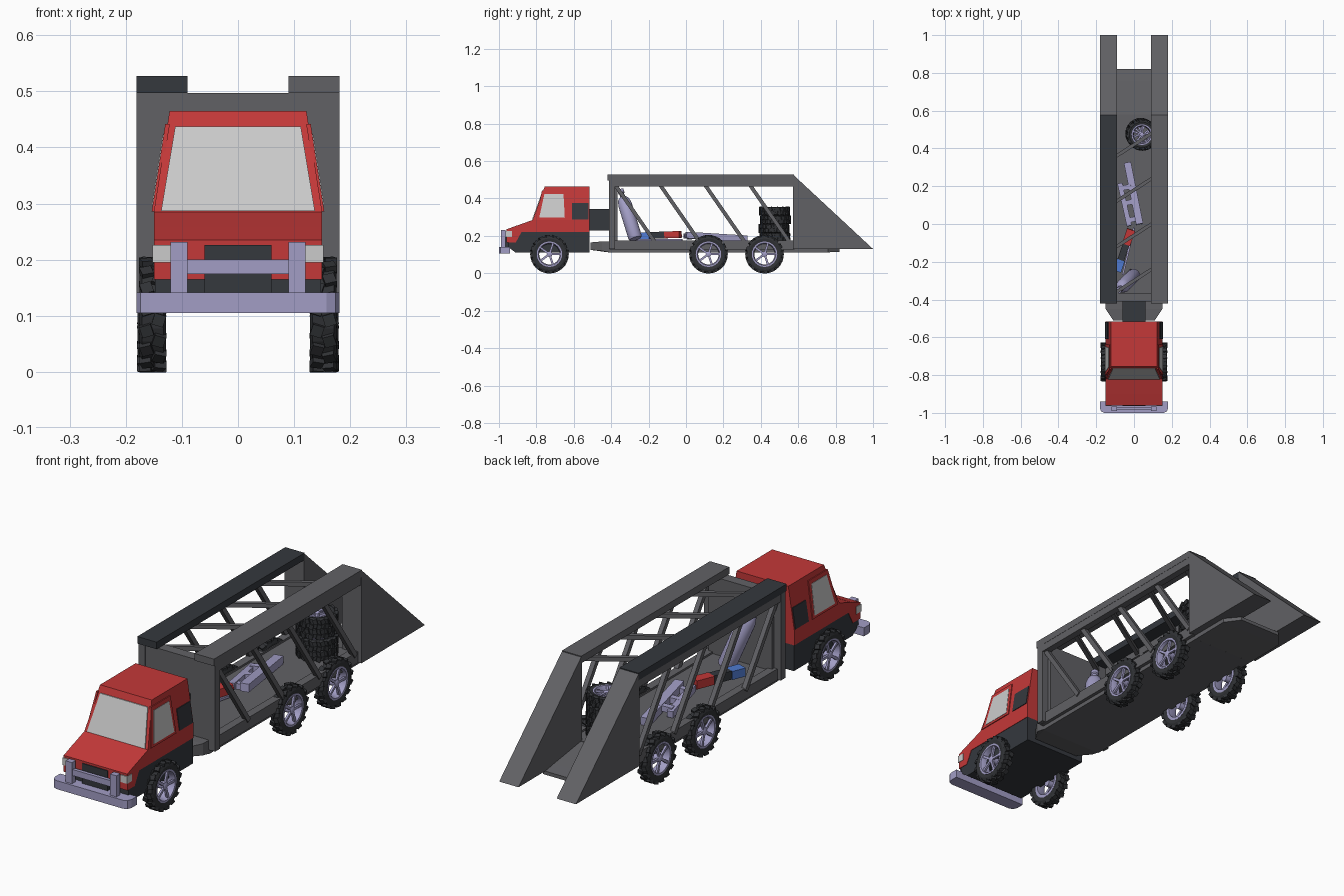
import bpy, bmesh, math
from mathutils import Vector, Matrix

if "Cube" in bpy.data.objects:
    bpy.data.objects.remove(bpy.data.objects["Cube"])


def material(name, r, g, b):
    m = bpy.data.materials.new(name)
    m.diffuse_color = (r, g, b, 1)
    m.use_nodes = True
    m.node_tree.nodes["Principled BSDF"].inputs["Base Color"].default_value = m.diffuse_color
    return m


RED = material("red_paint", 0.55, 0.04, 0.04)
GREY = material("trailer_grey", 0.12, 0.12, 0.13)
DARK = material("dark_trim", 0.035, 0.04, 0.048)
RUBBER = material("rubber", 0.03, 0.032, 0.036)
METAL = material("pale_metal", 0.36, 0.34, 0.56)
GLASS = material("glass", 0.52, 0.52, 0.52)
BLUE = material("blue_paint", 0.08, 0.2, 0.65)


def finish(name, bm, mat, smooth=False):
    bmesh.ops.recalc_face_normals(bm, faces=bm.faces)
    me = bpy.data.meshes.new(name)
    bm.to_mesh(me)
    bm.free()
    me.materials.append(mat)
    ob = bpy.data.objects.new(name, me)
    bpy.context.collection.objects.link(ob)
    if smooth:
        bpy.context.view_layer.objects.active = ob
        ob.select_set(True)
        bpy.ops.object.shade_smooth_by_angle(angle=math.radians(35))
        ob.select_set(False)
    return ob


def hull(name, pts, mat):
    bm = bmesh.new()
    for p in pts:
        bm.verts.new(p)
    bmesh.ops.convex_hull(bm, input=bm.verts)
    bmesh.ops.dissolve_limit(bm, angle_limit=0.01, verts=bm.verts, edges=bm.edges)
    return finish(name, bm, mat)


def box(name, x0, x1, y0, y1, z0, z1, mat):
    return hull(name, [(x, y, z) for x in (x0, x1) for y in (y0, y1) for z in (z0, z1)], mat)


def side_prism(name, yz, x0, x1, mat):
    return hull(name, [(x, y, z) for x in (x0, x1) for y, z in yz], mat)


def beam(name, p, q, w, h, mat):
    p, q = Vector(p), Vector(q)
    d = (q - p).normalized()
    side = d.cross(Vector((0, 0, 1))).normalized()
    up = side.cross(d)
    return hull(name, [c + side * a * w / 2 + up * b * h / 2
                       for c in (p, q) for a in (-1, 1) for b in (-1, 1)], mat)


def add_lathe(bm, profile, n, closed):
    rings = [[bm.verts.new((r * math.cos(2 * math.pi * i / n), r * math.sin(2 * math.pi * i / n), z))
              for r, z in profile] for i in range(n)]
    k = len(profile)
    for i in range(n):
        a, b = rings[i], rings[(i + 1) % n]
        for j in range(k if closed else k - 1):
            bm.faces.new((a[j], b[j], b[(j + 1) % k], a[(j + 1) % k]))
    bmesh.ops.remove_doubles(bm, verts=bm.verts, dist=1e-5)


def add_box(bm, mtx, size):
    bmesh.ops.create_cube(bm, size=1, matrix=mtx @ Matrix.Diagonal((*size, 1)))


# Wheel built around local z, outer side at +z
def wheel(name, mtx):
    bm = bmesh.new()
    add_lathe(bm, [(.066, -.02), (.084, -.0235), (.095, -.019), (.095, .019), (.084, .0235), (.066, .02)], 24, True)
    for i in range(16):
        for s in (-1, 1):
            rot = Matrix.Rotation(2 * math.pi * (i + s * .25) / 16, 4, 'Z')
            add_box(bm, rot @ Matrix.Translation((.096, 0, s * .011)) @ Matrix.Rotation(s * .3, 4, 'X'),
                    (.013, .021, .021))
    finish(name + "_tyre", bm, RUBBER).matrix_world = mtx
    bm = bmesh.new()
    add_lathe(bm, [(.068, -.021), (.068, .0215), (.06, .0215), (.055, .008), (.055, -.021)], 24, True)
    add_lathe(bm, [(0, -.015), (.015, -.015), (.015, .018), (.01, .021), (0, .021)], 12, False)
    for i in range(5):
        rot = Matrix.Rotation(2 * math.pi * i / 5 + math.pi / 2, 4, 'Z')
        add_box(bm, rot @ Matrix.Translation((.035, 0, .014)), (.05, .011, .009))
    finish(name + "_rim", bm, METAL, True).matrix_world = mtx


for s, tag in ((1, "right"), (-1, "left")):
    for y, x, pos in ((-.73, .152, "front"), (.12, .156, "middle"), (.42, .156, "rear")):
        wheel(f"{pos}_{tag}_wheel", Matrix.Translation((s * x, y, .102)) @ Matrix.Rotation(s * math.pi / 2, 4, 'Y'))

# Cab body
side_prism("cab_lower_body", [(-.91, .11), (-.95, .14), (-.95, .22), (-.515, .22), (-.515, .11)], -.148, .148, DARK)
side_prism("cab_nose", [(-.96, .165), (-.96, .235), (-.9, .257), (-.88, .22), (-.91, .165)], -.15, .15, RED)
side_prism("cab_hood", [(-.96, .22), (-.96, .235), (-.82, .285), (-.515, .285), (-.515, .22)], -.15, .15, RED)
hull("cabin", [(s * x, y, z) for s in (-1, 1)
               for x, y, z in ((.15, -.82, .285), (.15, -.515, .285), (.122, -.755, .465), (.122, -.515, .465))], RED)
hull("windshield", [(s * x, y - d, z) for s in (-1, 1) for d in (0, .004)
                    for x, y, z in ((.137, -.819, .287), (.112, -.765, .437))], GLASS)


# Panels lying on the sloped cabin sides
def side_panel(name, s, yz, t, mat):
    hull(name, [(s * (.15 - (z - .285) * .1556 + d), y, z) for y, z in yz for d in (-.004, t)], mat)


for s, tag in ((1, "right"), (-1, "left")):
    side_panel(tag + "_window_frame", s, [(-.805, .286), (-.77, .442), (-.64, .442), (-.635, .286)], .004, RED)
    side_panel(tag + "_window", s, [(-.785, .297), (-.757, .425), (-.655, .425), (-.648, .297)], .0055, GLASS)
    side_panel(tag + "_side_vent", s, [(-.61, .287), (-.61, .375), (-.52, .375), (-.52, .287)], .003, DARK)
    a, b = sorted((s * .12, s * .152))
    box(tag + "_headlight", a, b, -.964, -.93, .195, .226, GLASS)
    a, b = sorted((s * .09, s * .12))
    box(tag + "_bumper_upright", a, b, -.99, -.965, .13, .231, METAL)
box("grille", -.06, .06, -.964, -.93, .14, .226, DARK)
box("bumper_crossbar", -.09, .09, -.985, -.97, .174, .2, METAL)
hull("bumper", [(s * x, y, z) for s in (-1, 1) for z in (.105, .141)
                for x, y in ((.181, -.94), (.181, -.975), (.174, -.992), (.158, -1))], METAL)

# Coupling between cab and trailer
box("coupling_duct", -.062, .062, -.52, -.4, .23, .345, DARK)
hull("trailer_tongue", [(s * x, y, z) for s in (-1, 1)
                        for x, y, z in ((.15, -.4, .11), (.15, -.4, .17), (.15, -.45, .12), (.15, -.45, .17),
                                        (.11, -.51, .125), (.11, -.51, .165))], GREY)

# Trailer deck, headboard and tail ramp
box("trailer_deck", -.15, .15, -.41, .58, .11, .168, GREY)
hull("tail_ramp", [(s * x, y, z) for s in (-1, 1)
                   for x, y, z in ((.15, .57, .11), (.15, .57, .167), (.15, .76, .112), (.15, .76, .14),
                                   (.1, .82, .115), (.1, .82, .13))], GREY)
box("headboard", -.15, .15, -.41, -.365, .165, .497, GREY)

# Trailer sides: sill, post, rails, tail wedge and diagonal struts
for s, tag in ((1, "right"), (-1, "left")):
    def part(name, x0, x1, *rest):
        a, b = sorted((s * x0, s * x1))
        box(f"{tag}_{name}", a, b, *rest)
    part("sill", .13, .165, -.41, .58, .128, .176, GREY)
    part("front_post", .15, .181, -.412, -.38, .13, .497, GREY)
    part("upper_beam", .15, .18, -.41, .575, .465, .498, GREY)
    part("top_rail", .09, .181, -.42, .577, .497, .527, GREY if s > 0 else DARK)
    side_prism(tag + "_tail_wedge", [(.573, .13), (.573, .527), (1, .13)], s * .09, s * .181, GREY)
    for i in range(4):
        y = -.38 + .24 * i
        beam(f"{tag}_strut_{i}", (s * .16, y, .475), (s * .16, y + .215, .165), .02, .02, GREY)

# Overhead diagonal bars
for i in range(4):
    y = -.3 + .24 * i
    beam(f"overhead_bar_{i}", (-.155, y - .1, .481), (.155, y + .1, .481), .018, .018, GREY)

# Spare wheel stack
for i, (dx, dy) in enumerate(((0, 0), (.004, -.005), (-.004, .004), (.002, -.002))):
    wheel(f"spare_{i}", Matrix.Translation((.04 + dx, .475 + dy, .193 + .0465 * i))
          @ Matrix.Rotation(i * .4, 4, 'Z') @ Matrix.Diagonal((.8, .8, .98, 1)))

# Leaning gas bottle
bm = bmesh.new()
add_lathe(bm, [(0, 0), (.032, 0), (.037, .008), (.037, .2), (.03, .228), (.014, .245),
               (.012, .262), (.017, .265), (.017, .285), (0, .287)], 20, False)
lean = Vector((-.08, -.08, .26)).to_track_quat('Z', 'Y').to_matrix().to_4x4()
finish("gas_bottle", bm, METAL, True).matrix_world = Matrix.Translation((0, -.27, .185)) @ lean

# Tool chest bar in three colours
start, along = Vector((-.09, -.25, .2)), Vector((.075, .22, .008))
for name, a, b, w, mat in (("tool_blue_end", 0, .27, .045, BLUE), ("tool_dark_middle", .27, .64, .036, DARK),
                           ("tool_red_end", .64, 1, .045, RED)):
    beam(name, start + along * a, start + along * b, w, .036, mat)
beam("tool_rod", (-.06, -.27, .178), (0, -.02, .178), .01, .01, METAL)

# Loose metal frame on the deck
beam("frame_long_bar", (.03, 0, .205), (-.035, .325, .185), .038, .034, METAL)
beam("frame_short_bar", (-.025, -.01, .2), (-.075, .215, .185), .026, .028, METAL)
for i, (y, x) in enumerate(((.03, .02), (.12, .0), (.2, -.015))):
    beam(f"frame_rung_{i}", (x, y, .198), (x - .055, y - .012, .193), .026, .024, METAL)
